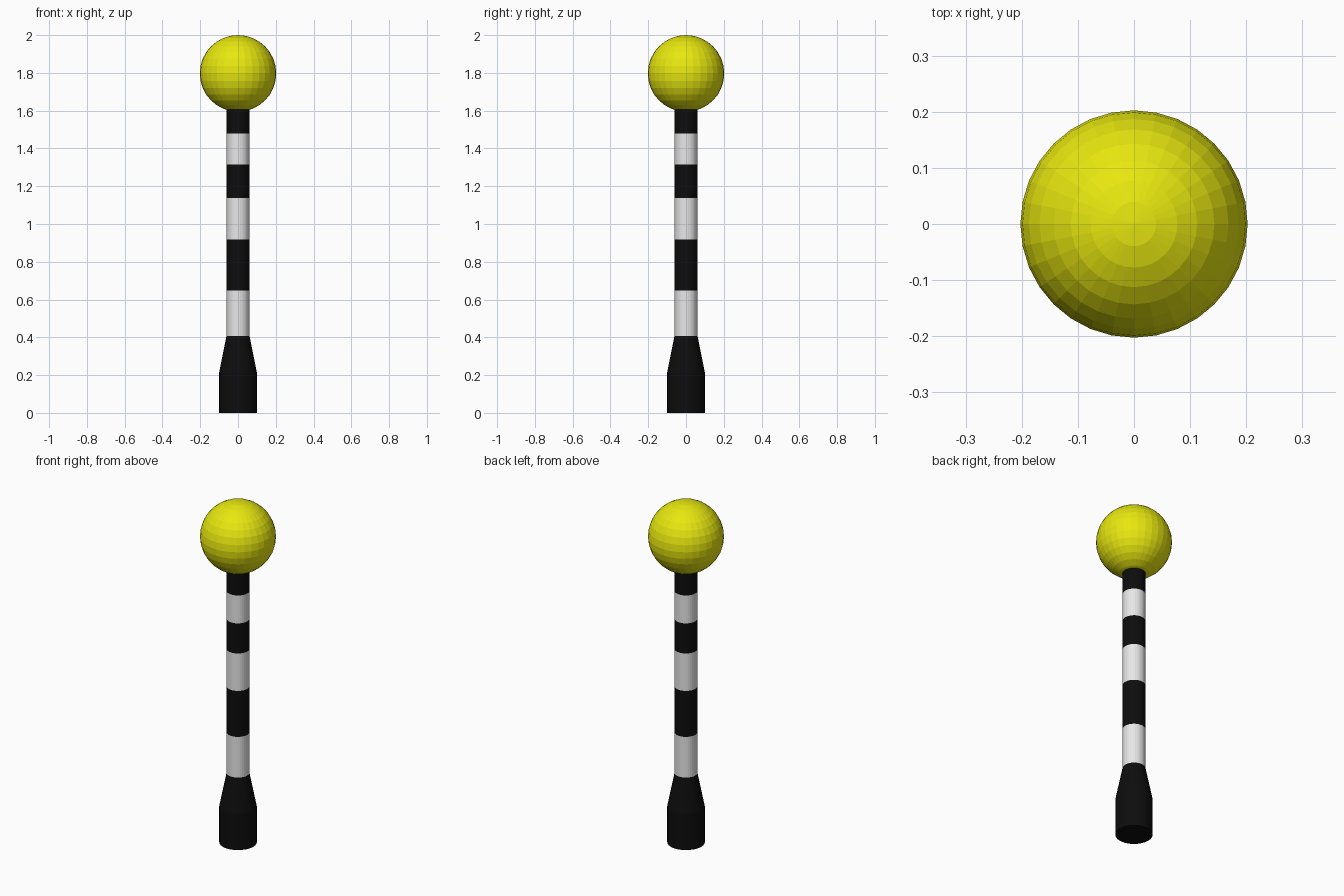
import bpy, bmesh
from math import cos, sin, tau

cube = bpy.data.objects.get("Cube")
if cube:
    bpy.data.objects.remove(cube, do_unlink=True)


def material(name, rgb):
    m = bpy.data.materials.new(name)
    m.use_nodes = True
    m.diffuse_color = (*rgb, 1)
    m.node_tree.nodes["Principled BSDF"].inputs["Base Color"].default_value = (*rgb, 1)
    return m


black = material("black", (0.004, 0.004, 0.004))
white = material("white", (0.8, 0.8, 0.8))
yellow = material("yellow", (0.8, 0.8, 0.005))

SIDES = 32
POLE_RADIUS = 0.061


def finish(name, bm, mats):
    bmesh.ops.recalc_face_normals(bm, faces=bm.faces)
    mesh = bpy.data.meshes.new(name)
    bm.to_mesh(mesh)
    bm.free()
    for m in mats:
        mesh.materials.append(m)
    obj = bpy.data.objects.new(name, mesh)
    bpy.context.collection.objects.link(obj)
    return obj


def lathe(name, profile, mats, bands):
    """Turn (radius, height) points into a capped column, one material index per band."""
    bm = bmesh.new()
    rings = [[bm.verts.new((r * cos(tau * i / SIDES), r * sin(tau * i / SIDES), z))
              for i in range(SIDES)] for r, z in profile]
    for low, high, index in zip(rings, rings[1:], bands):
        for i in range(SIDES):
            j = (i + 1) % SIDES
            bm.faces.new((low[i], low[j], high[j], high[i])).material_index = index
    bm.faces.new(rings[0][::-1]).material_index = bands[0]
    bm.faces.new(rings[-1]).material_index = bands[-1]
    return finish(name, bm, mats)


# Tapered foot
lathe("base", [(0.1, 0), (0.1, 0.212), (POLE_RADIUS, 0.408)], [black], [0, 0])

# Striped pole, its top hidden inside the globe
heights = [0.408, 0.647, 0.917, 1.137, 1.314, 1.478, 1.625]
lathe("striped_pole", [(POLE_RADIUS, z) for z in heights], [white, black], [0, 1] * 3)

# Faceted lamp globe
bm = bmesh.new()
bmesh.ops.create_uvsphere(bm, u_segments=SIDES, v_segments=16, radius=0.2025)
finish("globe", bm, [yellow]).location.z = 1.7975
